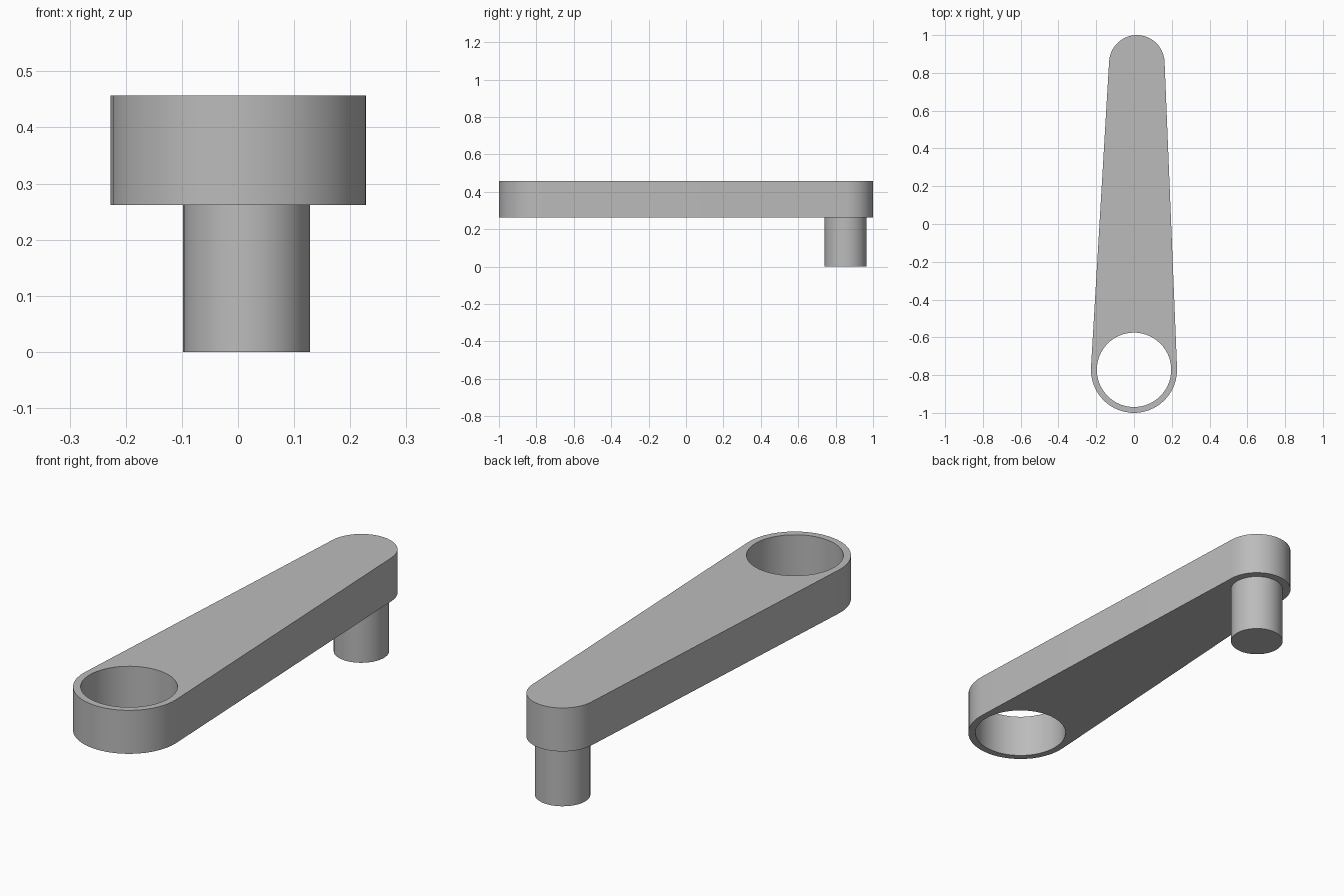
import bpy, bmesh
from math import pi, sin, cos, acos, atan2, hypot

cube = bpy.data.objects.get("Cube")
if cube:
    bpy.data.objects.remove(cube)

grey = bpy.data.materials.new("plain grey")
grey.use_nodes = True
GREY = (0.5, 0.5, 0.5, 1)
grey.diffuse_color = GREY
grey.node_tree.nodes["Principled BSDF"].inputs["Base Color"].default_value = GREY

# Shared dimensions
EYE, EYE_R, HOLE_R = (0, -0.772), 0.228, 0.197
TIP, TIP_R = (0.015, 0.853), 0.147
PIN_R = 0.113
ARM_BOTTOM, ARM_TOP = 0.262, 0.457
STEPS = 24


def finish(bm, name):
    bmesh.ops.recalc_face_normals(bm, faces=bm.faces)
    mesh = bpy.data.meshes.new(name)
    bm.to_mesh(mesh)
    bm.free()
    mesh.materials.append(grey)
    ob = bpy.data.objects.new(name, mesh)
    bpy.context.collection.objects.link(ob)
    bpy.ops.object.select_all(action="DESELECT")
    ob.select_set(True)
    bpy.context.view_layer.objects.active = ob
    bpy.ops.object.shade_smooth_by_angle(angle=pi / 6)
    return ob


def arc(centre, radius, start, end):
    angles = [start + (end - start) * i / (STEPS - 1) for i in range(STEPS)]
    return [(centre[0] + radius * cos(a), centre[1] + radius * sin(a)) for a in angles]


# Tapered arm: two round ends joined by tangents, with a through hole
dx, dy = TIP[0] - EYE[0], TIP[1] - EYE[1]
heading = atan2(dy, dx)
spread = acos((EYE_R - TIP_R) / hypot(dx, dy))
outline = (arc(TIP, TIP_R, heading - spread, heading + spread)
           + arc(EYE, EYE_R, heading + spread, heading - spread + 2 * pi))
count = len(outline)
first = heading - spread
hole = [(EYE[0] + HOLE_R * cos(first + 2 * pi * i / count),
         EYE[1] + HOLE_R * sin(first + 2 * pi * i / count)) for i in range(count)]

bm = bmesh.new()
rings = [[bm.verts.new((x, y, z)) for x, y in loop]
         for loop, z in ((outline, ARM_BOTTOM), (outline, ARM_TOP),
                         (hole, ARM_TOP), (hole, ARM_BOTTOM))]
for a, b in zip(rings, rings[1:] + rings[:1]):
    for i in range(count):
        j = (i + 1) % count
        bm.faces.new((a[i], a[j], b[j], b[i]))
finish(bm, "arm")

# Pin hanging below the narrow end
bm = bmesh.new()
bmesh.ops.create_cone(bm, cap_ends=True, segments=32, radius1=PIN_R, radius2=PIN_R,
                      depth=ARM_BOTTOM)
bmesh.ops.translate(bm, verts=bm.verts, vec=(TIP[0], TIP[1], ARM_BOTTOM / 2))
finish(bm, "pin")
